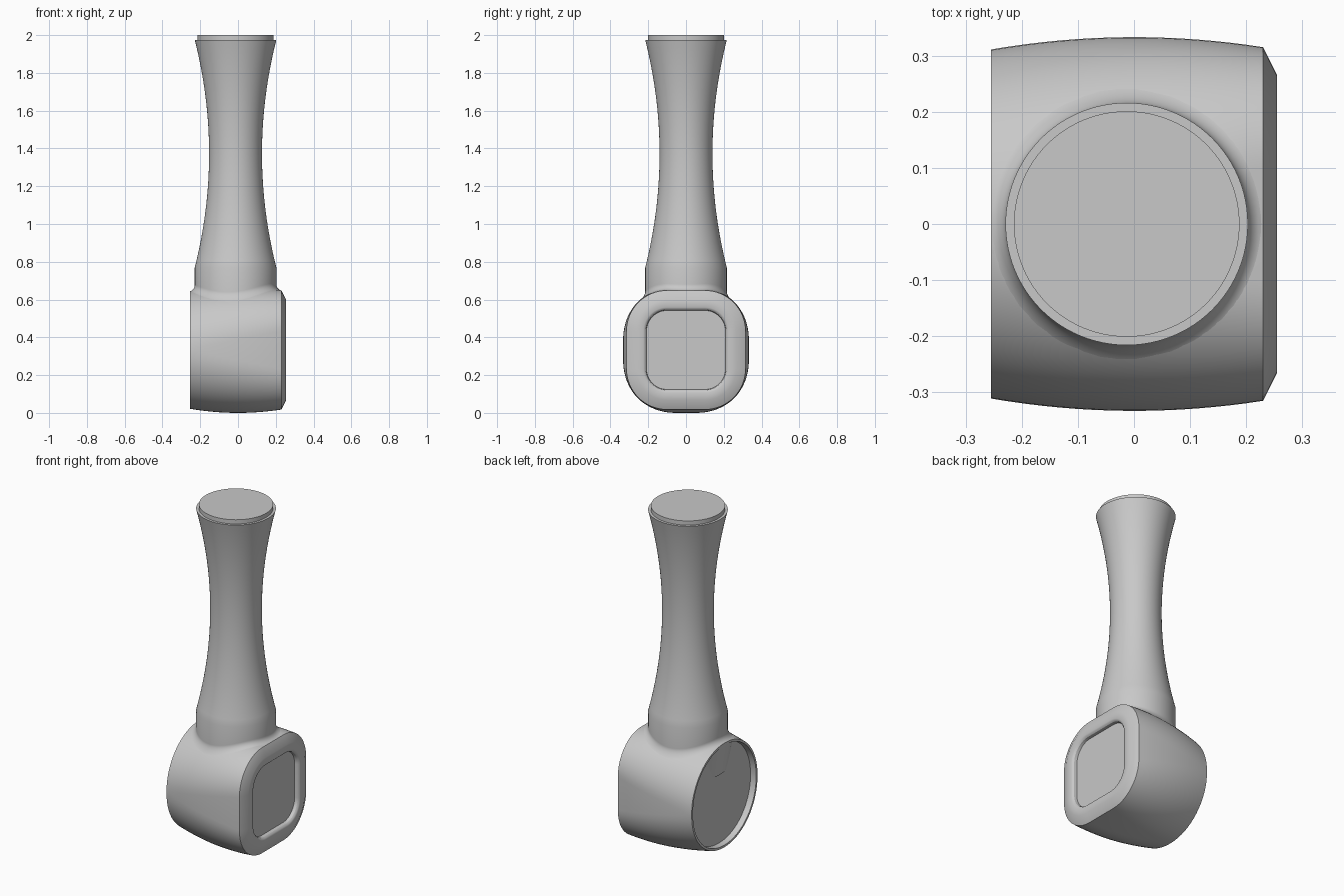
import bpy, bmesh, math

if "Cube" in bpy.data.objects:
    bpy.data.objects.remove(bpy.data.objects["Cube"])

grey = bpy.data.materials.new("plain grey")
grey.use_nodes = True
grey.diffuse_color = (0.58, 0.58, 0.58, 1)
grey.node_tree.nodes["Principled BSDF"].inputs["Base Color"].default_value = grey.diffuse_color

MID_Z = 0.333      # height of the head's axis
SHAFT_X = -0.013   # axis of the handle
SHAFT_R = 0.216
FILLET = 0.03
CORNER = 16        # segments per rounded corner


def loft(name, rings):
    """Skin a stack of rings and cap both ends."""
    bm = bmesh.new()
    loops = [[bm.verts.new(p) for p in ring] for ring in rings]
    n = len(loops[0])
    for a, b in zip(loops, loops[1:]):
        for i in range(n):
            j = (i + 1) % n
            bm.faces.new((a[i], a[j], b[j], b[i]))
    bm.faces.new(loops[0][::-1])
    bm.faces.new(loops[-1])
    bmesh.ops.recalc_face_normals(bm, faces=bm.faces)
    mesh = bpy.data.meshes.new(name)
    bm.to_mesh(mesh)
    bm.free()
    mesh.materials.append(grey)
    obj = bpy.data.objects.new(name, mesh)
    bpy.context.collection.objects.link(obj)
    bpy.ops.object.select_all(action="DESELECT")
    obj.select_set(True)
    bpy.context.view_layer.objects.active = obj
    bpy.ops.object.shade_smooth_by_angle(angle=math.radians(30))
    return obj


def half_size(x):
    return MID_Z - 0.022 * (x / 0.255) ** 2


def flat_size(x):
    return 0.006 + 0.094 * (x + 0.255) / 0.485


def rounded_square(x, half, flat):
    ring = []
    for q in range(4):
        cy, cz = [(1, 1), (-1, 1), (-1, -1), (1, -1)][q]
        for k in range(CORNER + 1):
            a = math.pi / 2 * (q + k / CORNER)
            ring.append((x, cy * flat + (half - flat) * math.cos(a),
                         MID_Z + cz * flat + (half - flat) * math.sin(a)))
    return ring


def head_top(x, y):
    x = max(-0.25, min(0.225, x))
    flat = flat_size(x)
    r = half_size(x) - flat
    d = max(0, abs(y) - flat)
    return MID_Z + flat + math.sqrt(max(0, r * r - d * d))


# Head: dished round end, barrelled side, chamfered square end with a pocket
rings = [rounded_square(-0.22, 0.295, 0.006), rounded_square(-0.255, 0.298, 0.006)]
for k in range(17):
    x = -0.255 + 0.485 * k / 16
    rings.append(rounded_square(x, half_size(x), flat_size(x)))
for x, half in ((0.255, 0.265), (0.255, 0.226), (0.252, 0.218),
                (0.245, 0.212), (0.228, 0.209)):
    rings.append(rounded_square(x, half, 0.1))
loft("hammer_head", rings)


def circle(radius, height):
    """Ring about the handle axis; height is a number or a function of x, y."""
    ring = []
    for i in range(96):
        a = math.tau * i / 96
        x, y = SHAFT_X + radius * math.cos(a), radius * math.sin(a)
        z = height(x, y) if callable(height) else height
        ring.append((x, y, z))
    return ring


# Handle: fillet onto the head, straight collar, waisted grip, stepped cap
rings = [circle(SHAFT_R, 0.45)]
for k in range(9):
    a = math.pi / 2 * (1 - k / 8)
    lift = FILLET * (1 - math.sin(a)) - 0.001
    rings.append(circle(SHAFT_R + FILLET * (1 - math.cos(a)),
                        lambda x, y, h=lift: head_top(x, y) + h))
# Keep the flare inside the dished end of the head
rings = [[(max(-0.254, min(0.228, x)), y, z) for x, y, z in ring] for ring in rings]
for k in range(33):
    t = k / 16 - 1
    rings.append(circle(0.14 + (SHAFT_R - 0.14) * t * t, 1.372 + 0.603 * t))
rings += [circle(0.201, 1.975), circle(0.201, 2.0)]
loft("handle", rings)
